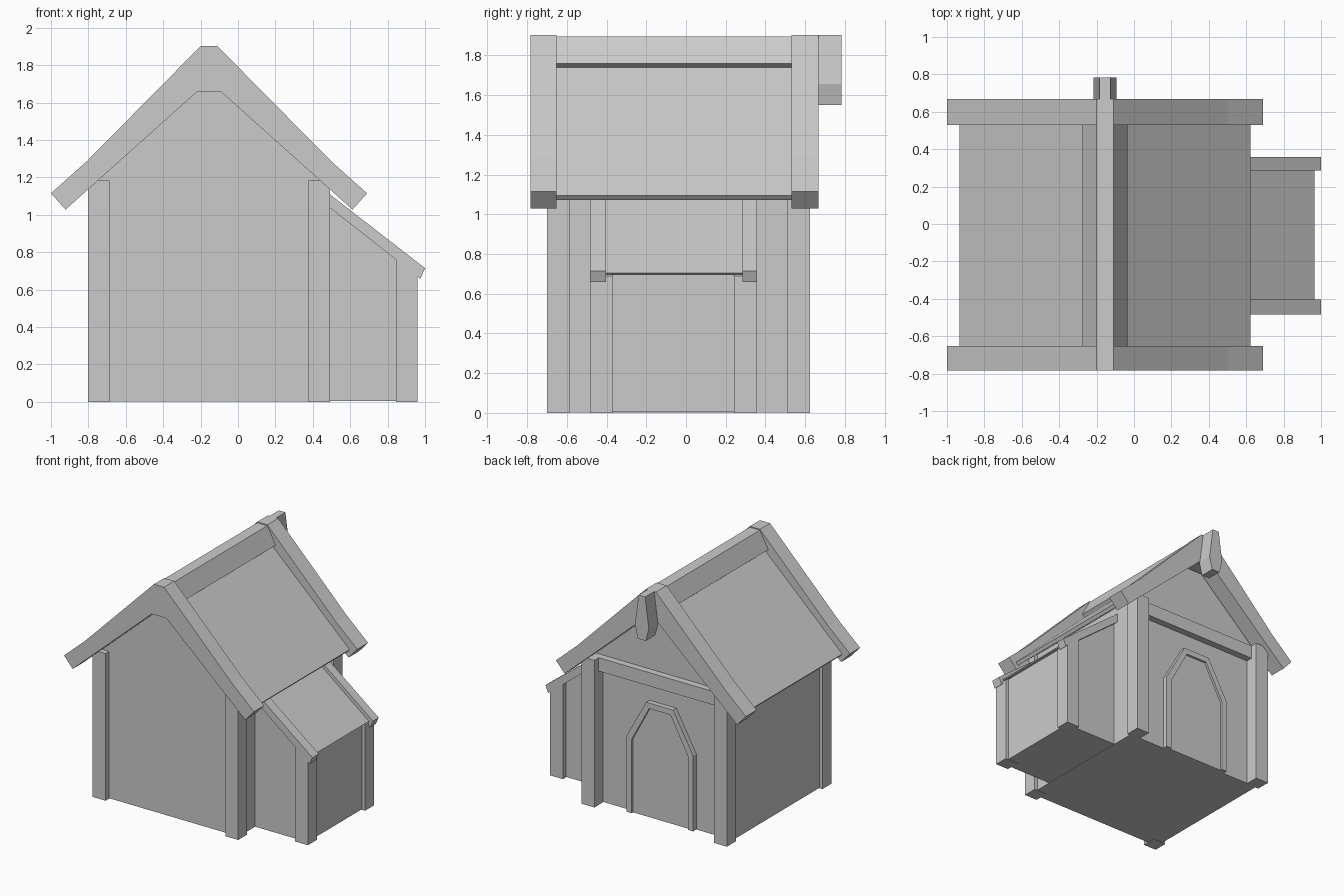
import bpy, bmesh

if "Cube" in bpy.data.objects:
    bpy.data.objects.remove(bpy.data.objects["Cube"])

CX = -0.155  # centre line of the main house


def prism(name, pts, y0, y1):
    """Extrude an (x, z) profile from y0 to y1."""
    bm = bmesh.new()
    face = bm.faces.new([bm.verts.new((x, y0, z)) for x, z in pts])
    ext = bmesh.ops.extrude_face_region(bm, geom=[face])["geom"]
    bmesh.ops.translate(bm, vec=(0, y1 - y0, 0),
                        verts=[v for v in ext if isinstance(v, bmesh.types.BMVert)])
    bmesh.ops.recalc_face_normals(bm, faces=bm.faces[:])
    mesh = bpy.data.meshes.new(name)
    bm.to_mesh(mesh)
    bm.free()
    ob = bpy.data.objects.new(name, mesh)
    bpy.context.collection.objects.link(ob)
    return ob


def box(name, x0, x1, y0, y1, z0, z1):
    return prism(name, [(x0, z0), (x1, z0), (x1, z1), (x0, z1)], y0, y1)


def sym(half):
    """Mirror (offset, z) points about the house centre line into a closed loop."""
    return [(CX + d, z) for d, z in half] + [(CX - d, z) for d, z in reversed(half)]


# Main house body with gables
prism("house_walls", sym([(0.62, 0.003), (0.62, 1.19), (0.04, 1.73)]), -0.655, 0.515)

# Corner posts
for x0, sx in ((-0.802, "left"), (0.377, "right")):
    for y0, sy in ((-0.70, "front"), (0.512, "back")):
        box(f"corner_post_{sy}_{sx}", x0, x0 + 0.115, y0, y0 + 0.113, 0, 1.183)

# Tie beam across the door gable
box("tie_beam", -0.70, 0.39, 0.50, 0.57, 1.075, 1.183)

# Roof panels, joined under the ridge
prism("roof_panels", sym([(0.757, 1.073), (0.777, 1.095), (0.045, 1.787)]) + [(CX, 1.745)],
      -0.67, 0.55)

# Slightly bent bargeboards at both ends
board = sym([(0.065, 1.657), (0.767, 1.028), (0.845, 1.115), (0.655, 1.285), (0.045, 1.902)])
prism("bargeboard_front", board, -0.782, -0.653)
prism("bargeboard_back", board, 0.53, 0.667)

# Ridge beam and its carved end
prism("ridge_beam", sym([(0.08, 1.725), (0.12, 1.758), (0.045, 1.895)]), -0.66, 0.54)
prism("ridge_end", sym([(0.035, 1.55), (0.062, 1.655), (0.029, 1.902)]), 0.66, 0.782)

# Door with a faceted arch frame on the back gable
outer = [(0.297, 0.003), (0.297, 0.61), (0.12, 0.93)]
inner = [(0.25, 0.003), (0.25, 0.595), (0.095, 0.885)]
frame = sym(outer) + sym(inner)[::-1]
prism("door_frame", frame, 0.505, 0.555)
prism("door_panel", sym(inner), 0.505, 0.537)

# Side annex body and posts
prism("annex_walls", [(0.40, 0.005), (0.932, 0.005), (0.932, 0.705), (0.40, 1.12)], -0.45, 0.32)
post = [(0.845, 0), (0.96, 0), (0.96, 0.69), (0.845, 0.775)]
prism("annex_post_front", post, -0.483, -0.37)
prism("annex_post_back", post, 0.242, 0.356)

# Annex roof panel and edge boards
prism("annex_roof", [(0.42, 1.10), (0.957, 0.697), (0.965, 0.704), (0.42, 1.13)], -0.42, 0.30)
rail = [(0.44, 1.078), (0.975, 0.658), (1.0, 0.715), (0.44, 1.149)]
prism("annex_board_front", rail, -0.483, -0.403)
prism("annex_board_back", rail, 0.285, 0.358)
